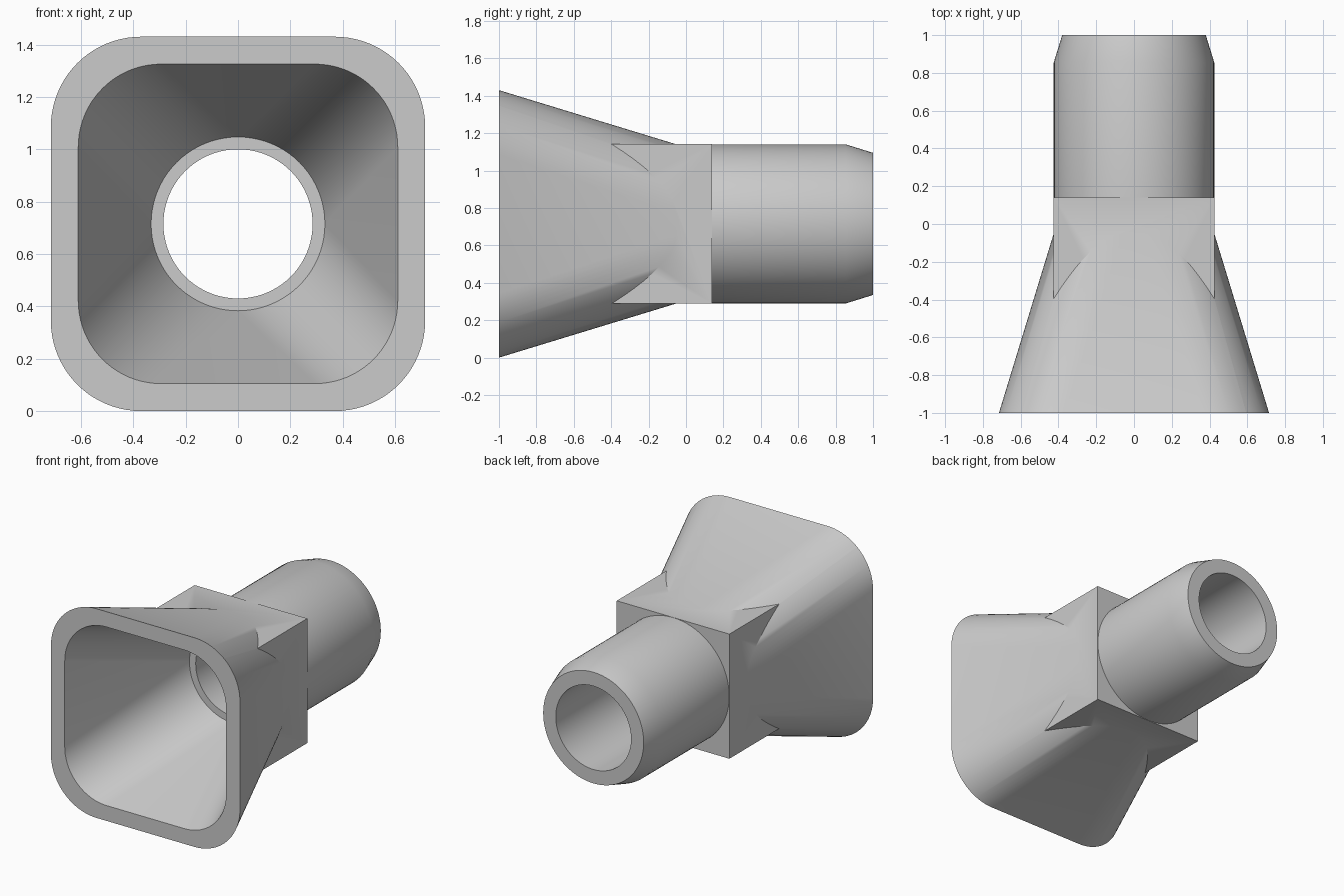
import bpy
import bmesh
from math import cos, sin, pi

if "Cube" in bpy.data.objects:
    bpy.data.objects.remove(bpy.data.objects["Cube"], do_unlink=True)

AXIS_Z = 0.715
STEPS = 20  # segments per quarter turn

grey = bpy.data.materials.new("light grey")
grey.use_nodes = True
colour = (0.6, 0.6, 0.6, 1)
grey.diffuse_color = colour
grey.node_tree.nodes["Principled BSDF"].inputs["Base Color"].default_value = colour


def loft(name, sections):
    """Closed solid along y through rounded squares (y, half width, corner radius)."""
    bm = bmesh.new()
    rings = []
    for y, half, radius in sections:
        ring = []
        for quarter in range(4):
            mid = pi / 4 + quarter * pi / 2
            cx = (half - radius) * (1 if cos(mid) > 0 else -1)
            cz = (half - radius) * (1 if sin(mid) > 0 else -1)
            for i in range(STEPS + 1):
                a = (quarter + i / STEPS) * pi / 2
                ring.append(bm.verts.new((cx + radius * cos(a), y, AXIS_Z + cz + radius * sin(a))))
        rings.append(ring)
    count = len(rings[0])
    for a, b in zip(rings, rings[1:]):
        for i in range(count):
            j = (i + 1) % count
            bm.faces.new((a[i], a[j], b[j], b[i]))
    bm.faces.new(rings[0])
    bm.faces.new(rings[-1])
    # Circles have no straight sides, so their doubled points merge
    bmesh.ops.remove_doubles(bm, verts=bm.verts, dist=1e-5)
    bmesh.ops.recalc_face_normals(bm, faces=bm.faces)
    mesh = bpy.data.meshes.new(name)
    bm.to_mesh(mesh)
    bm.free()
    mesh.materials.append(grey)
    obj = bpy.data.objects.new(name, mesh)
    bpy.context.collection.objects.link(obj)
    return obj


def combine(target, other, operation):
    mod = target.modifiers.new(operation, 'BOOLEAN')
    mod.operation = operation
    mod.solver = 'EXACT'
    mod.object = other
    bpy.context.view_layer.update()
    bpy.context.view_layer.objects.active = target
    bpy.ops.object.modifier_apply(modifier=mod.name)
    bpy.data.objects.remove(other, do_unlink=True)


# Flared mouth: rounded square blending into a circle
body = loft("funnel_adapter", [(-1, 0.715, 0.345), (0.13, 0.37, 0.37)])

# Square collar between mouth and tube
bpy.ops.mesh.primitive_cube_add(size=1, location=(0, -0.13, AXIS_Z))
collar = bpy.context.object
collar.name = "collar"
collar.scale = (0.852, 0.54, 0.852)
bpy.ops.object.transform_apply(location=True, rotation=False, scale=True)
collar.data.materials.append(grey)
combine(body, collar, 'UNION')

# Round tube with a tapered tip
tube = loft("tube", [(0.08, 0.425, 0.425), (0.855, 0.425, 0.425), (1, 0.38, 0.38)])
combine(body, tube, 'UNION')

# Hollow mouth ending in a ledge, then the straight bore
mouth = loft("mouth_cutter", [(-1.05, 0.625, 0.316), (-0.05, 0.332, 0.332)])
combine(body, mouth, 'DIFFERENCE')
bore = loft("bore_cutter", [(-0.3, 0.285, 0.285), (1.1, 0.285, 0.285)])
combine(body, bore, 'DIFFERENCE')

bpy.ops.object.select_all(action='DESELECT')
body.select_set(True)
bpy.context.view_layer.objects.active = body
bpy.ops.object.shade_smooth_by_angle(angle=pi / 6)
